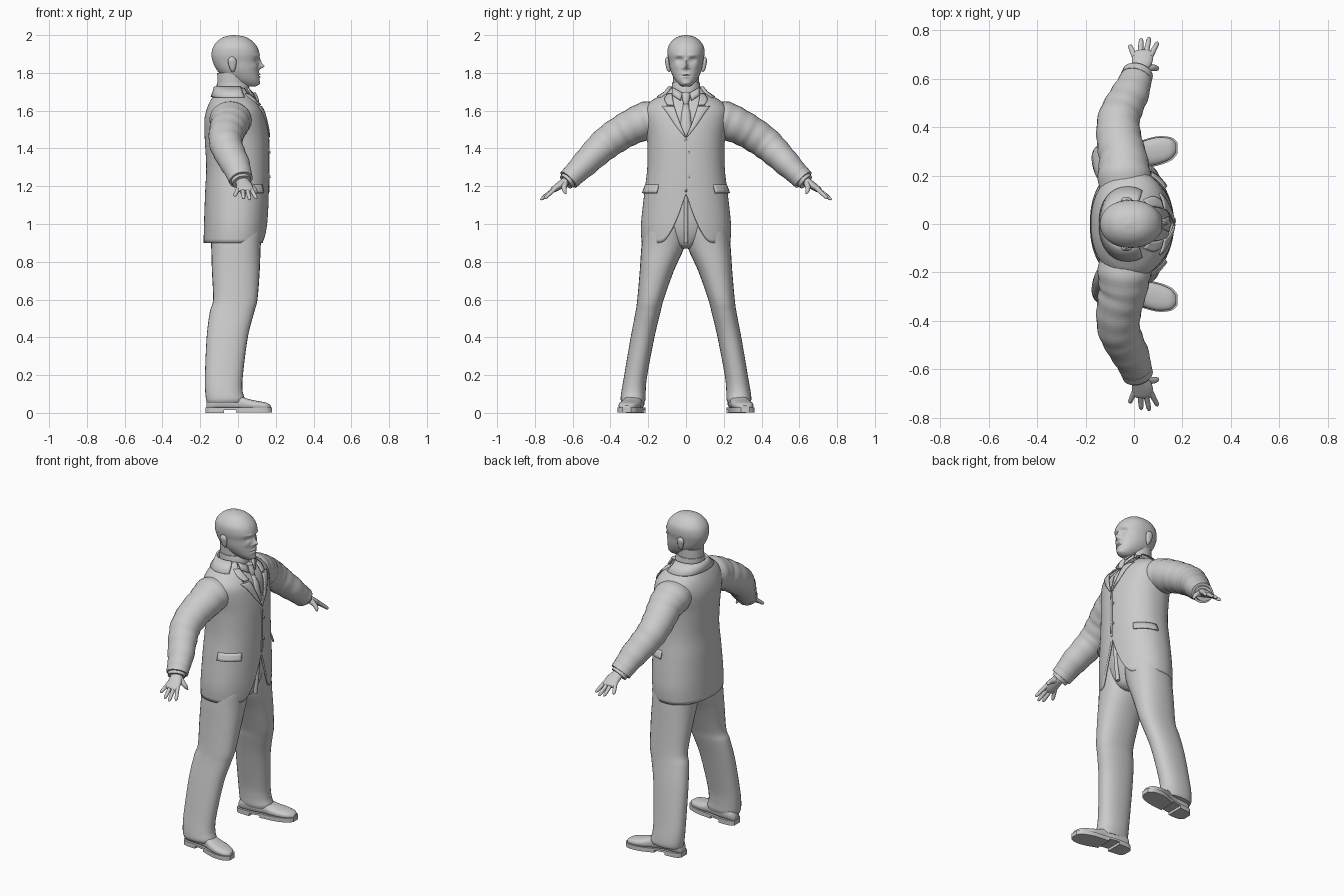
import bpy, bmesh, math
from mathutils import Vector as V

GREY = bpy.data.materials.new("plain grey")
GREY.diffuse_color = (0.6, 0.6, 0.6, 1)


def make(name, rows, closed=True, caps=True, thick=0, mirror=False, angle=50):
    """Skin a grid of point rows into a smooth-shaded object."""
    bm = bmesh.new()
    g = [[bm.verts.new(p) for p in r] for r in rows]
    n = len(g[0])
    for a, b in zip(g, g[1:]):
        for i in range(n if closed else n - 1):
            j = (i + 1) % n
            bm.faces.new((a[i], a[j], b[j], b[i]))
    if caps and closed:
        bm.faces.new(g[0][::-1])
        bm.faces.new(g[-1])
    bmesh.ops.recalc_face_normals(bm, faces=bm.faces)
    me = bpy.data.meshes.new(name)
    bm.to_mesh(me)
    bm.free()
    ob = bpy.data.objects.new(name, me)
    bpy.context.collection.objects.link(ob)
    me.materials.append(GREY)
    if thick:
        s = ob.modifiers.new("thickness", 'SOLIDIFY')
        s.thickness, s.offset = thick, -1
    if mirror:
        ob.modifiers.new("mirror", 'MIRROR').use_axis = (False, True, False)
    bpy.ops.object.select_all(action='DESELECT')
    bpy.context.view_layer.objects.active = ob
    ob.select_set(True)
    bpy.ops.object.shade_smooth_by_angle(angle=math.radians(angle))
    return ob


def spline(rows, k=6):
    """Resample rows of numbers with a smooth curve."""
    out = []
    for i in range(len(rows) - 1):
        p = [rows[max(0, min(len(rows) - 1, i + d))] for d in (-1, 0, 1, 2)]
        for s in range(k):
            t = s / k
            out.append([0.5 * (2*b + (c-a)*t + (2*a-5*b+4*c-d)*t*t + (3*b-a-3*c+d)*t**3)
                        for a, b, c, d in zip(*p)])
    return out + [list(rows[-1])]


def ring(c, u, v, n=28, e=2.0):
    pts = []
    for i in range(n):
        a = 2 * math.pi * i / n
        f = lambda w: math.copysign(abs(w) ** (2 / e), w)
        pts.append(V(c) + V(u) * f(math.cos(a)) + V(v) * f(math.sin(a)))
    return pts


def tube(name, rows, k=6, n=24, fold=0, **kw):
    """Sweep along (x, y, z, half depth, half height) rows."""
    rs, rings = spline(rows, k), []
    for i, r in enumerate(rs):
        t = (V(rs[min(i+1, len(rs)-1)][:3]) - V(rs[max(i-1, 0)][:3])).normalized()
        u = (V((1, 0, 0)) - t * t.x).normalized() if abs(t.x) < 0.9 else V((0, 1, 0))
        v = t.cross(u)
        s = 1 + fold * math.sin(i * 1.3)
        rings.append(ring(r[:3], u * r[3] * s, v * r[4] * s, n))
    return make(name, rings, **kw)


def upright(name, rows, n=28, e=2.0, **kw):
    """Stack level sections (z, back x, front x, centre y, half width)."""
    return make(name, [ring(((a+b)/2, y, z), ((b-a)/2, 0, 0), (0, w, 0), n, e)
                       for z, a, b, y, w in spline(rows)], **kw)


# Jacket body sections: z, back x, front x, half width
BODY = spline([(.90, -.182, .15, .235), (1.0, -.18, .158, .238), (1.17, -.174, .163, .22),
               (1.30, -.168, .165, .205), (1.45, -.176, .163, .206), (1.55, -.178, .15, .222),
               (1.61, -.165, .133, .22), (1.655, -.145, .10, .18), (1.69, -.125, .07, .115),
               (1.73, -.115, .05, .08)], 8)


def body(a, z, off=0.0):
    """Point on the jacket surface at angle a from the front and height z."""
    z = max(BODY[0][0], min(z, BODY[-1][0]))
    for p, q in zip(BODY, BODY[1:]):
        if z <= q[0]:
            break
    t = (z - p[0]) / (q[0] - p[0])
    x0, x1, w = [p[i] + (q[i] - p[i]) * t for i in (1, 2, 3)]
    f = lambda s: math.copysign(abs(s) ** 0.9, s)
    return V(((x0+x1)/2 + ((x1-x0)/2 + off) * f(math.cos(a)), (w + off) * f(math.sin(a)), z))


def front(y, z, off):
    """Point on the chest at a given y and z."""
    lo, hi = 0, math.pi / 2
    for _ in range(30):
        m = (lo + hi) / 2
        lo, hi = (m, hi) if body(m, z, off).y < abs(y) else (lo, m)
    p = body(lo, z, off)
    return V((p.x, y, z))


def hem(a):
    y = abs(math.degrees(a)) / 36
    return .90 + (.26 * (1 - y) ** 2.2 if y < 1 else 0)


def neckline(a):
    return 1.46 + .26 * min(1, abs(math.degrees(a)) / 42)


angles = [math.pi * ((i / 48) ** 1.3 if i > 0 else -((-i / 48) ** 1.3)) for i in range(-48, 48)]
make("jacket", [[body(a, hem(a) + (neckline(a) - hem(a)) * r / 40) for a in angles]
                for r in range(41)], caps=False, thick=.012)
make("shirt", [[body(a, 1.36 + .36 * r / 20, -.018) for a in angles] for r in range(21)])

# Lapels: z, inner y, outer y
for s, side in ((1, "left"), (-1, "right")):
    lap = [(1.46, .0, .006), (1.52, .026, .055), (1.58, .048, .095), (1.625, .062, .128)]
    make(side + "_lapel", [[front(s * (i + (o - i) * t / 5), z, .009 - .003 * abs(t - 2.5) / 2.5)
                            for t in range(6)] for z, i, o in spline(lap, 4)],
         closed=False, thick=.008)
    col = [(1.632, .064, .098), (1.66, .070, .115), (1.69, .075, .10)]
    make(side + "_collar_tip", [[front(s * (i + (o - i) * t / 4), z, .008) for t in range(5)]
                                for z, i, o in spline(col, 3)], closed=False, thick=.008)
    # Pocket flap
    make(side + "_pocket_flap", [[body(s * math.radians(40 + 5 * i), 1.165 + .045 * j / 3,
                                       .014 - .004 * j) for i in range(10)] for j in range(4)],
         closed=False, thick=.008)
    # Shirt collar wing
    make(side + "_shirt_collar", [[V((.052 + .03 * t, s * (.072 - .052 * t), 1.725 - .03 * t)),
                                   V((.075 + .025 * t, s * (.075 - .045 * t), 1.685 - .03 * t))]
                                  for t in (0, .33, .66, 1)], closed=False, thick=.008)
# Jacket collar round the back of the neck
back = [math.radians(62 + 236 * i / 30) for i in range(31)]
make("jacket_collar", [[body(a, z, o) for a in back]
                       for z, o in ((1.675, .012), (1.70, .013), (1.728, .012))],
     closed=False, thick=.012)
upright("shirt_neckband", [(1.69, -.11, .062, 0, .078), (1.72, -.113, .06, 0, .076),
                           (1.748, -.112, .05, 0, .073)])
# Front edge and button of the jacket
make("jacket_front_edge", [[front(y, 1.17 + .28 * i / 12, .003) for y in (-.006, .0, .006)]
                           for i in range(13)], closed=False, thick=.004)
for z in (1.25, 1.38):
    p = front(.015, z, .004)
    make("button", [ring(p + V((d, 0, 0)), (0, .007, 0), (0, 0, .007), 12) for d in (-.004, .004)])

# Tie: z, half width
make("tie", [[front(w * t / 2, z, -.006 - .004 * abs(t)) for t in range(-2, 3)]
             for z, w in ((1.42, .034), (1.50, .032), (1.58, .024), (1.64, .014))],
     closed=False, thick=.01)
upright("tie_knot", [(1.635, .085, .112, 0, .012), (1.66, .065, .11, 0, .02),
                     (1.695, .045, .095, 0, .025)], 14)

# Sleeves, cuffs and hands
tube("sleeve", [(-.03, .13, 1.56, .11, .085), (-.04, .2, 1.55, .11, .10), (-.045, .27, 1.522, .10, .095),
                (-.06, .34, 1.485, .094, .09), (-.065, .42, 1.43, .088, .086),
                (-.045, .48, 1.375, .083, .078), (-.01, .55, 1.305, .076, .068),
                (.012, .61, 1.245, .062, .056)], fold=.018, mirror=True)
tube("sleeve_cuff", [(.008, .60, 1.256, .066, .060), (.016, .622, 1.234, .064, .058)], 2, mirror=True)
tube("shirt_cuff", [(.01, .61, 1.245, .053, .047), (.02, .636, 1.222, .051, .043)], 2, mirror=True)
tube("palm", [(.014, .61, 1.246, .032, .026), (.025, .645, 1.22, .036, .023),
              (.034, .675, 1.20, .043, .02), (.036, .705, 1.18, .042, .015),
              (.036, .715, 1.174, .03, .008)], mirror=True)
for name, x0, x1, y1, z1 in (("little_finger", .003, -.018, .738, 1.148), ("ring_finger", .025, .03, .766, 1.134),
                             ("middle_finger", .047, .063, .77, 1.128), ("index_finger", .067, .098, .75, 1.134)):
    p, q = V((x0, .69, 1.19)), V((x1, y1, z1))
    tube(name, [(*p.lerp(q, t), r, r) for t, r in ((0, .012), (.5, .011), (.88, .009), (1, .003))],
         3, 10, mirror=True)
tube("thumb", [(.045, .64, 1.215, .02, .016), (.075, .645, 1.195, .014, .014),
               (.092, .642, 1.175, .011, .011), (.098, .636, 1.16, .004, .004)], 3, 12, mirror=True)

# Trousers
upright("trouser_leg", [(1.15, -.14, .13, .09, .09), (.98, -.145, .128, .11, .112), (.88, -.142, .12, .122, .114),
                        (.75, -.138, .115, .155, .09), (.6, -.132, .103, .188, .07), (.53, -.15, .085, .202, .066),
                        (.4, -.166, .052, .23, .063), (.2, -.175, .026, .266, .061), (.12, -.174, .024, .277, .064),
                        (.075, -.17, .035, .28, .066), (.055, -.165, .03, .28, .06)], e=2.3, mirror=True)
upright("trouser_seat", [(.87, -.03, .06, 0, .03), (.90, -.11, .10, 0, .09), (1.0, -.15, .13, 0, .19),
                         (1.17, -.15, .14, 0, .195)])
tube("trouser_fly", [(.119, 0, .90, .012, .012), (.13, 0, 1.0, .012, .012), (.14, 0, 1.15, .012, .012)], 3, 10)

# Shoes: x, centre y, half width, top z
SHOE = spline([(-.166, .262, .022, .06), (-.14, .264, .042, .09), (-.06, .268, .047, .105), (0, .28, .047, .095),
               (.05, .292, .054, .075), (.1, .302, .055, .064), (.15, .31, .042, .054), (.174, .313, .018, .04)])
make("shoe_upper", [ring((x, y, (t + .015) / 2), (0, w, 0), (0, 0, (t - .015) / 2), 24, 2.5)
                    for x, y, w, t in SHOE], mirror=True)


def slab(name, x0, x1, lo, hi):
    make(name, [[V((x * 1.03, y + a * (w + .005), z)) for a, z in ((-1, lo), (1, lo), (1, hi), (-1, hi))]
                for x, y, w, t in SHOE if x0 <= x <= x1], mirror=True, angle=30)


slab("shoe_welt", -1, 1, .016, .028)
slab("shoe_heel", -1, -.065, 0, .02)
slab("shoe_sole", -.01, 1, .002, .02)

# Neck, head and ears
upright("neck", [(1.64, -.10, .05, 0, .07), (1.72, -.108, .045, 0, .068), (1.80, -.11, .05, 0, .07)])
HEAD = spline([(1.728, .03, .092, 0, .02), (1.738, .0, .108, 0, .036), (1.76, -.05, .114, 0, .056),
               (1.79, -.09, .112, 0, .073), (1.82, -.115, .11, 0, .084), (1.86, -.134, .110, 0, .091),
               (1.90, -.14, .114, 0, .098), (1.94, -.13, .10, 0, .094), (1.973, -.103, .07, 0, .071),
               (1.992, -.07, .035, 0, .042), (2.0, -.03, -.015, 0, .008)], 8)
# Facial relief: y, z, spread y, spread z, depth
FACE = [(.036, 1.868, .016, .011, -.015), (.034, 1.893, .022, .007, .005), (0, 1.835, .010, .013, .028),
        (0, 1.858, .007, .018, .013), (.016, 1.826, .007, .006, .008), (0, 1.793, .022, .005, .007),
        (0, 1.779, .018, .005, .006), (0, 1.786, .026, .0025, -.005), (0, 1.745, .02, .01, .006),
        (.05, 1.835, .014, .014, .004), (.036, 1.867, .010, .005, .007)]
rings = []
for z, a, b, y, w in HEAD:
    r = ring(((a+b)/2, 0, z), ((b-a)/2, 0, 0), (0, w, 0), 96, 2.15)
    for p in r:
        if p.x > (a + b) / 2:
            p.x += sum(d * math.exp(-((abs(p.y) - fy) / sy) ** 2 - ((z - fz) / sz) ** 2)
                       for fy, fz, sy, sz, d in FACE)
    rings.append(r)
make("head", rings, angle=80)
tube("ear", [(-.028, .086, 1.805, .006, .004), (-.028, .092, 1.82, .014, .010), (-.03, .098, 1.85, .022, .011),
             (-.032, .1, 1.87, .021, .011), (-.032, .098, 1.885, .006, .004)], 4, 16, mirror=True)
